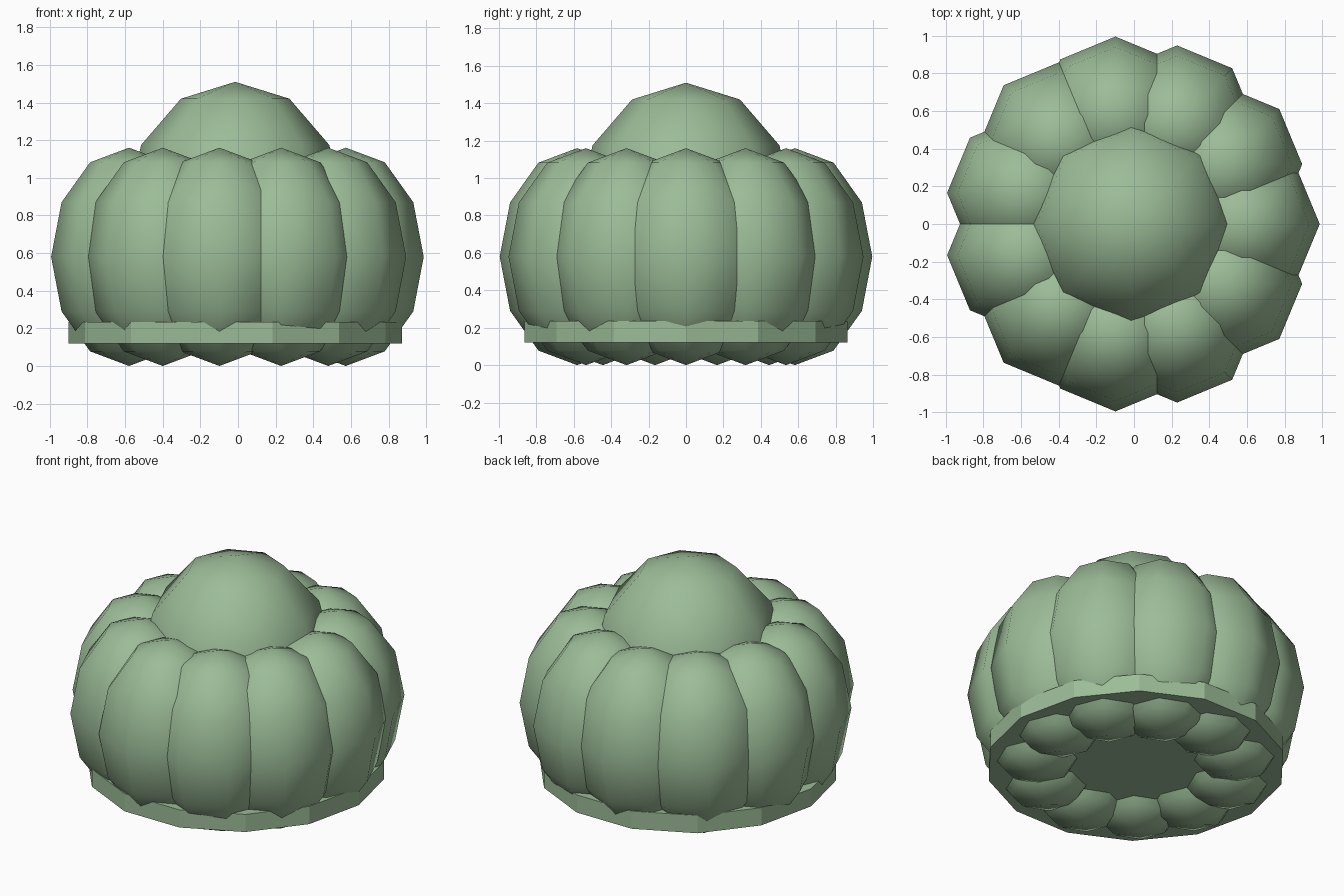
import bpy
import math

cube = bpy.data.objects.get("Cube")
if cube:
    bpy.data.objects.remove(cube, do_unlink=True)

# One green for the whole plant
green = bpy.data.materials.new("cactus green")
green.use_nodes = True
color = (0.33, 0.50, 0.31, 1)
green.diffuse_color = color
green.node_tree.nodes["Principled BSDF"].inputs["Base Color"].default_value = color

CENTER_X = -0.015
RIBS = 11


def finish(name):
    obj = bpy.context.object
    obj.name = name
    obj.data.materials.append(green)
    return obj


def spheroid(name, location, radius, height):
    """Low-poly, smooth-shaded ellipsoid with an upright axis."""
    bpy.ops.mesh.primitive_uv_sphere_add(segments=8, ring_count=6, radius=1, location=location)
    obj = finish(name)
    obj.scale = (radius, radius, height)
    bpy.ops.object.transform_apply(location=False, rotation=False, scale=True)
    bpy.ops.object.shade_smooth()
    return obj


# Ring of plump ribs, all keeping the same orientation
for i in range(RIBS):
    a = math.tau * i / RIBS
    spheroid(f"rib_{i + 1}",
             (CENTER_X + 0.588 * math.cos(a), 0.588 * math.sin(a), 0.58), 0.414, 0.58)

# Central crown rising from the ribs
spheroid("crown", (CENTER_X, 0, 0.84), 0.577, 0.67)

# Flat base disc with a corner on each side of x
bpy.ops.mesh.primitive_cylinder_add(vertices=14, radius=0.887, depth=0.115,
                                    location=(CENTER_X, 0, 0.1775),
                                    rotation=(0, 0, math.pi / 2))
finish("base_disc")
